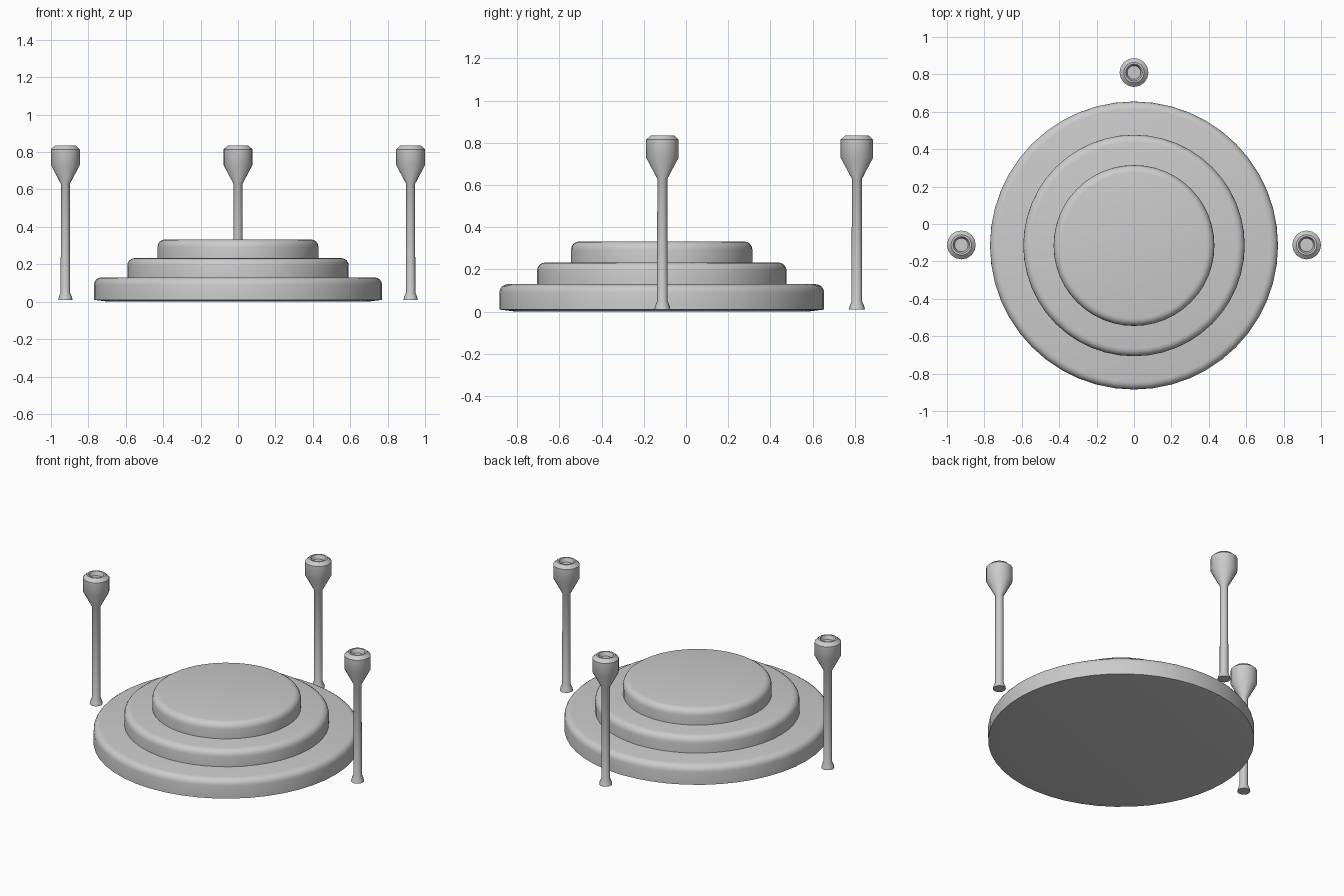
import bpy
import bmesh
from math import cos, sin, pi, radians

if "Cube" in bpy.data.objects:
    bpy.data.objects.remove(bpy.data.objects["Cube"])


def lathe(name, profile, segments, location):
    """Spin an (r, z) profile round the z axis; r = 0 makes a single pole."""
    bm = bmesh.new()
    rings = []
    for r, z in profile:
        if r == 0:
            rings.append([bm.verts.new((0, 0, z))])
        else:
            rings.append([bm.verts.new((r * cos(2 * pi * i / segments),
                                        r * sin(2 * pi * i / segments), z))
                          for i in range(segments)])
    for a, b in zip(rings, rings[1:]):
        for i in range(segments):
            j = (i + 1) % segments
            if len(a) == 1:
                bm.faces.new((a[0], b[j], b[i]))
            elif len(b) == 1:
                bm.faces.new((a[i], a[j], b[0]))
            else:
                bm.faces.new((a[i], a[j], b[j], b[i]))
    bmesh.ops.recalc_face_normals(bm, faces=bm.faces)
    mesh = bpy.data.meshes.new(name)
    bm.to_mesh(mesh)
    bm.free()
    ob = bpy.data.objects.new(name, mesh)
    ob.location = location
    bpy.context.collection.objects.link(ob)
    bpy.ops.object.select_all(action='DESELECT')
    ob.select_set(True)
    bpy.context.view_layer.objects.active = ob
    bpy.ops.object.shade_smooth_by_angle(angle=radians(32))
    return ob


def tier_profile(radius, bottom, top, base, bevel=0.04, steps=4):
    """Disc with a rounded upper rim; base is the height of the underside centre."""
    arc = [(radius - bevel + bevel * cos(pi / 2 * k / steps),
            top - bevel + bevel * sin(pi / 2 * k / steps)) for k in range(steps + 1)]
    return [(0, base), (radius - 0.08, base), (radius, bottom)] + arc + [(0, top)]


# Three stacked round steps
CENTRE = (0, -0.115, 0)
lathe("lower_step", tier_profile(0.77, 0.01, 0.13, 0.0), 48, CENTRE)
lathe("middle_step", tier_profile(0.592, 0.12, 0.233, 0.12), 48, CENTRE)
lathe("upper_step", tier_profile(0.43, 0.225, 0.333, 0.225), 48, CENTRE)

# Posts with a flared foot and a recessed cup head
post = [(0, 0.01), (0.038, 0.01), (0.035, 0.025), (0.025, 0.05), (0.024, 0.63),
        (0.077, 0.73), (0.077, 0.815), (0.055, 0.835), (0.045, 0.835),
        (0.036, 0.81), (0, 0.81)]
for name, x, y in (("left_post", -0.923, -0.112),
                   ("right_post", 0.923, -0.112),
                   ("back_post", 0, 0.81)):
    lathe(name, post, 16, (x, y, 0))
